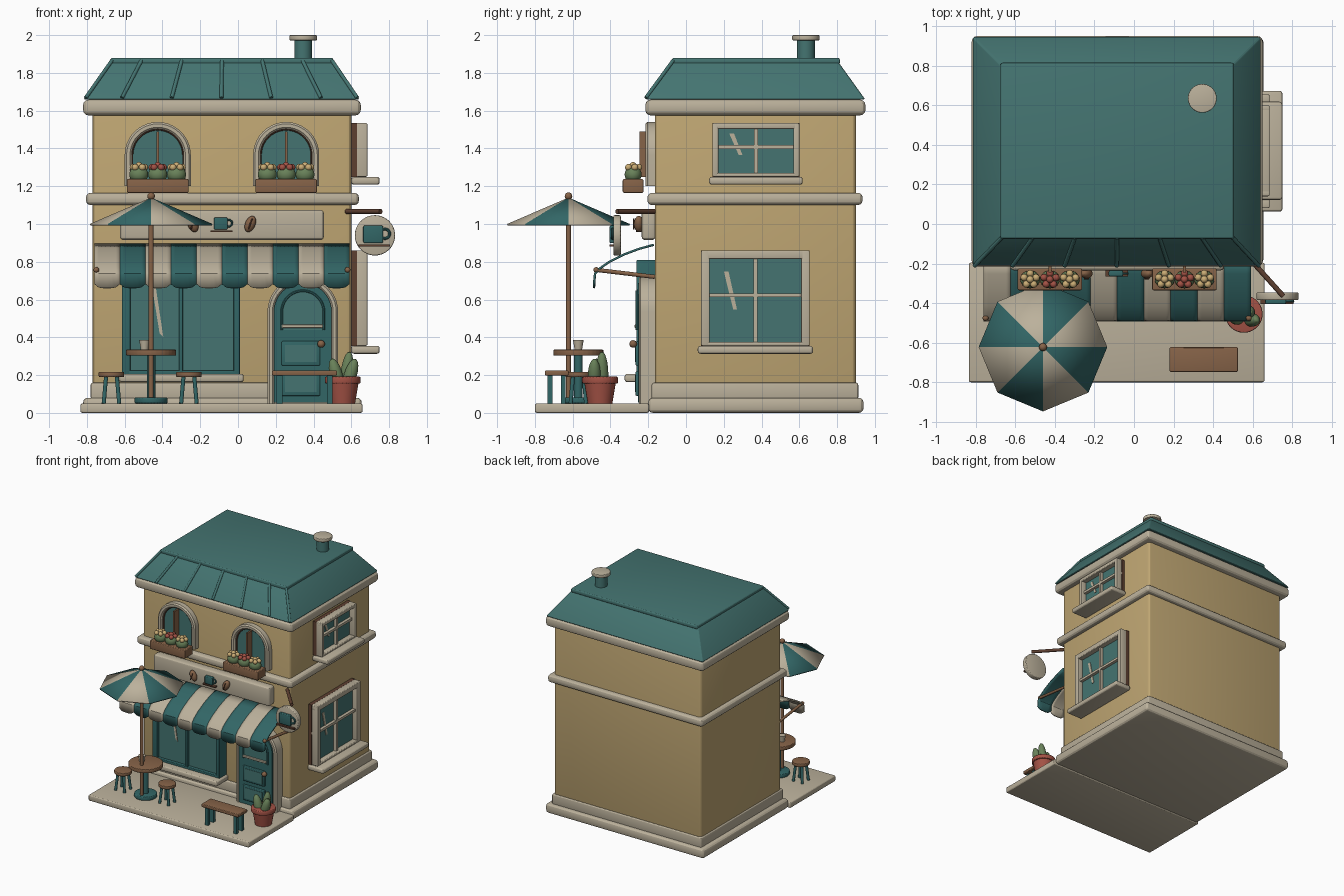
import bpy, bmesh, math
from mathutils import Vector, Matrix

if "Cube" in bpy.data.objects:
    bpy.data.objects.remove(bpy.data.objects["Cube"])


def material(name, *rgb):
    m = bpy.data.materials.new(name)
    m.use_nodes = True
    m.diffuse_color = (*rgb, 1)
    m.node_tree.nodes["Principled BSDF"].inputs["Base Color"].default_value = (*rgb, 1)
    return m


WALL = material("tan wall", .52, .38, .17)
CREAM = material("cream trim", .50, .44, .33)
TEAL = material("roof teal", .058, .175, .165)
DEEP = material("deep teal", .032, .133, .133)
BROWN = material("warm wood", .24, .125, .065)
DARK = material("dark wood", .11, .05, .03)
CLAY = material("terracotta", .37, .085, .06)
GREEN = material("leaf green", .14, .22, .10)
YELLOW = material("pale yellow", .60, .42, .18)


def finish(name, bm, mats, bevel=0):
    bmesh.ops.recalc_face_normals(bm, faces=bm.faces)
    if bevel:
        bmesh.ops.bevel(bm, geom=bm.edges[:], offset=bevel, segments=3, profile=.5,
                        affect='EDGES', clamp_overlap=True)
    me = bpy.data.meshes.new(name)
    bm.to_mesh(me)
    bm.free()
    for m in mats if isinstance(mats, list) else [mats]:
        me.materials.append(m)
    me.shade_smooth()
    me.set_sharp_from_angle(angle=math.radians(20))
    ob = bpy.data.objects.new(name, me)
    bpy.context.collection.objects.link(ob)
    return ob


def box(name, x, y, z, mat, bevel=0, inset=0):
    bm = bmesh.new()
    bmesh.ops.create_cube(bm, size=1)
    for v in bm.verts:
        k = inset if v.co.z > 0 else 0
        v.co = [r[0] + k if c < 0 else r[1] - k for c, r in zip(v.co.xy, (x, y))] + [z[v.co.z > 0]]
    return finish(name, bm, mat, bevel)


def rod(name, p, q, r, mat, r2=None, bevel=0, sides=32):
    p, q = Vector(p), Vector(q)
    bm = bmesh.new()
    turn = (q - p).to_track_quat('Z', 'Y').to_matrix().to_4x4()
    bmesh.ops.create_cone(bm, cap_ends=True, segments=sides, radius1=r, radius2=r if r2 is None else r2,
                          depth=(q - p).length, matrix=Matrix.Translation((p + q) / 2) @ turn)
    return finish(name, bm, mat, bevel)


def ball(name, at, size, mat, tilt=0):
    bm = bmesh.new()
    bmesh.ops.create_uvsphere(bm, u_segments=24, v_segments=12, radius=1, matrix=Matrix.Translation(at)
                              @ Matrix.Rotation(tilt, 4, 'Y') @ Matrix.Diagonal((*size, 1)))
    return finish(name, bm, mat)


def prism(name, pts, vec, mat, bevel=0):
    bm = bmesh.new()
    face = bm.faces.new([bm.verts.new(p) for p in pts])
    new = bmesh.ops.extrude_face_region(bm, geom=[face])["geom"]
    bmesh.ops.translate(bm, vec=vec, verts=[g for g in new if isinstance(g, bmesh.types.BMVert)])
    return finish(name, bm, mat, bevel)


def arch_points(cx, z0, zc, r, y):
    arc = [(cx + r * math.cos(math.pi * i / 20), y, zc + r * math.sin(math.pi * i / 20)) for i in range(21)]
    return [(cx + r, y, z0)] + arc + [(cx - r, y, z0)]


def arch_frame(name, cx, z0, zc, r, width, y0, y1, mat):
    loops = [arch_points(cx, z0, zc, k, y) for k, y in
             ((r, y0), (r, y1 + .01), (r - .01, y1), (r - width + .01, y1), (r - width, y1 + .01), (r - width, y0))]
    bm = bmesh.new()
    rows = [[bm.verts.new(p) for p in loop] for loop in loops]
    for a, b in zip(rows, rows[1:] + rows[:1]):
        for i in range(len(a) - 1):
            bm.faces.new((a[i], a[i + 1], b[i + 1], b[i]))
    return finish(name, bm, mat)


def torus(name, at, r, thick, mat):
    bm = bmesh.new()
    grid = [[bm.verts.new((at[0] + (r + thick * math.cos(b)) * math.cos(a), at[1] + thick * math.sin(b),
                           at[2] + (r + thick * math.cos(b)) * math.sin(a)))
             for b in [j * math.tau / 8 for j in range(8)]] for a in [i * math.tau / 24 for i in range(24)]]
    for i in range(24):
        for j in range(8):
            bm.faces.new((grid[i - 1][j - 1], grid[i][j - 1], grid[i][j], grid[i - 1][j]))
    return finish(name, bm, mat)


def cup_emblem(name, x, y, z, s):
    box(name + "_cup", (x - s, x + s * .7), (y - .015, y + .015), (z - s * .7, z + s * .8), DEEP, .008)
    torus(name + "_handle", (x + s * .85, y, z + .1 * s), s * .4, s * .12, DEEP)
    box(name + "_saucer", (x - s * 1.4, x + s * 1.3), (y - .015, y + .015), (z - s, z - s * .8), DARK)


# Building shell, bands and paving
box("walls", (-.77, .60), (-.165, .90), (.05, 1.62), WALL, .025)
box("patio", (-.835, .66), (-.80, -.195), (0, .05), CREAM, .012)
box("foundation", (-.82, .655), (-.20, .94), (0, .08), CREAM, .025)
box("plinth", (-.78, .612), (-.182, .912), (.07, .16), CREAM, .012)
box("floor_band", (-.805, .64), (-.205, .935), (1.10, 1.165), CREAM, .025)
box("cornice", (-.82, .65), (-.215, .95), (1.575, 1.658), CREAM, .028)

# Roof with seams and chimney
box("roof", (-.82, .645), (-.215, .95), (1.658, 1.86), TEAL, .012, inset=.145)
box("roof_cap", (-.675, .505), (-.075, .815), (1.845, 1.88), TEAL, .012)
for i in range(7):
    t = (i - 3) / 3
    rod("roof_seam", (-.0875 + .79 * t * (1 if abs(t) < 1 else .91), -.212, 1.668),
        (-.085 + .64 * t * (1 if abs(t) < 1 else .91), -.068, 1.865), .01, TEAL, sides=12)
rod("chimney", (.345, .635, 1.86), (.345, .635, 1.98), .047, TEAL)
rod("chimney_cap", (.345, .635, 1.972), (.345, .635, 2.0), .073, CREAM, bevel=.006)

# Arched upper windows with flower boxes
for cx in (-.425, .255):
    prism("upper_glass", arch_points(cx, 1.2, 1.365, .145, -.15), (0, -.035, 0), TEAL)
    arch_frame("upper_window_frame", cx, 1.2, 1.365, .175, .038, -.16, -.215, CREAM)
    arch_frame("upper_window_lining", cx, 1.2, 1.365, .142, .012, -.16, -.195, DARK)
    box("upper_mullion", (cx - .007, cx + .007), (-.245, -.18), (1.25, 1.49), BROWN)
    box("flower_box", (cx - .163, cx + .163), (-.335, -.225), (1.165, 1.238), BROWN, .008)
    for k in (-1, 0, 1):
        bx = cx + k * .1
        ball("bush", (bx, -.28, 1.262), (.05, .045, .045), GREEN)
        for j in range(5):
            a = j * math.tau / 5 + .3
            ball("blossom", (bx + .032 * math.cos(a), -.28 + .03 * math.sin(a), 1.3), (.018,) * 3,
                 YELLOW if k else CLAY)
        ball("blossom", (bx, -.28, 1.31), (.018,) * 3, CLAY if k == 0 else YELLOW)

# Side windows
for y0, y1, z0, z1, w in ((.08, .655, .355, .86, .045), (.14, .60, 1.25, 1.535, .032)):
    ym, zm = (y0 + y1) / 2, (z0 + z1) / 2 + .015
    box("side_window_backing", (.59, .63), (y0, y1), (z0, z1), DARK)
    box("side_glass", (.60, .64), (y0 + .02, y1 - .02), (z0 + .02, z1 - .02), TEAL)
    for ya, yb, za, zb in ((y0, y0 + w, z0, z1), (y1 - w, y1, z0, z1), (y0, y1, z1 - w, z1), (y0, y1, z0, z0 + .02)):
        box("side_window_frame", (.625, .685), (ya, yb), (za, zb), CREAM, .008)
    box("side_mullion", (.63, .665), (ym - .01, ym + .01), (z0, z1), CREAM)
    box("side_crossbar", (.63, .665), (y0, y1), (zm - .01, zm + .01), CREAM)
    box("side_sill", (.60, .75), (y0 - .018, y1 + .018), (z0 - .042, z0), CREAM, .015)
    h = (z1 - z0) * .2
    ys, zs = ym - (y1 - y0) * .23, zm + h * .25
    prism("side_glint", [(.64, ys - .035, zs + h), (.64, ys - .01, zs + h), (.64, ys + .035, zs - h),
                         (.64, ys + .015, zs - h)], (.005, 0, 0), CREAM)

# Shop window
box("shop_glass", (-.60, -.005), (-.235, -.15), (.205, .80), TEAL)
for xa, xb, za, zb in ((-.615, -.57, .2, .81), (-.025, .01, .2, .81), (-.312, -.29, .2, .81),
                       (-.615, .01, .2, .225), (-.615, .01, .77, .81)):
    box("shop_window_frame", (xa, xb), (-.262, -.15), (za, zb), DEEP, .006)
box("shop_sill", (-.63, .03), (-.325, -.165), (.163, .207), CREAM, .014)
prism("shop_glint", [(-.465, -.235, .73), (-.445, -.235, .73), (-.395, -.235, .40), (-.415, -.235, .42)],
      (0, -.005, 0), CREAM)

# Door
arch_frame("door_frame", .343, .05, .535, .187, .036, -.15, -.25, CREAM)
prism("door", arch_points(.343, .055, .535, .153, -.15), (0, -.105, 0), DEEP)
arch_frame("door_light_rim", .343, .44, .535, .118, .014, -.25, -.268, DEEP)
prism("door_light", arch_points(.343, .44, .535, .106, -.253), (0, -.006, 0), TEAL)
box("door_rail", (.23, .45), (-.272, -.25), (.45, .467), CREAM, .004)
for z in (.09, .25):
    box("door_panel", (.23, .435), (-.268, -.25), (z, z + .13), DEEP, .008)
    box("door_panel_inset", (.25, .415), (-.271, -.255), (z + .02, z + .11), TEAL)
ball("door_knob", (.44, -.28, .365), (.02, .02, .02), BROWN)

# Striped awning
profile = [(-.17, .89), (-.25, .868), (-.33, .838), (-.41, .797), (-.46, .762), (-.482, .735), (-.487, .66)]
bm = bmesh.new()
width, cols = .135, 6
for s in range(10):
    grid = []
    for c in range(cols + 1):
        lift = .022 * abs(2 * c / cols - 1) ** 4
        x = -.76 + width * (s + c / cols)
        grid.append([bm.verts.new((x, y, z + (lift if y == profile[-1][0] else 0))) for y, z in profile])
    for a, b in zip(grid, grid[1:]):
        for i in range(len(profile) - 1):
            bm.faces.new((a[i], a[i + 1], b[i + 1], b[i])).material_index = s % 2
awning = finish("awning", bm, [CREAM, DEEP])
solid = awning.modifiers.new("thickness", 'SOLIDIFY')
solid.thickness, solid.offset = .012, 0
for x in (-.75, .58):
    rod("awning_arm", (x, -.475, .757), (x, -.165, .72), .011, BROWN)
    ball("awning_arm_joint", (x, -.475, .757), (.015,) * 3, BROWN)

# Signboard with emblems
box("signboard", (-.625, .455), (-.235, -.16), (.915, 1.075), CREAM, .02)
cup_emblem("board", -.085, -.25, 1.0, .043)
for x in (-.24, .065):
    ball("bean", (x, -.25, 1.0), (.027, .025, .045), BROWN, .4 if x > 0 else -.4)
    rod("bean_crease", (x - .01, -.276, .972), (x + .01, -.276, 1.028), .004, DARK, sides=8)

# Hanging round sign
rod("sign_bracket", (.575, -.165, 1.066), (.755, -.365, 1.066), .013, DARK)
rod("round_sign", (.725, -.345, .94), (.725, -.385, .94), .107, CREAM, bevel=.008)
cup_emblem("round_sign", .725, -.39, .942, .062)

# Umbrella
hub = Vector((-.46, -.622, 1.0))
bm = bmesh.new()
tip = bm.verts.new(hub + Vector((0, 0, .14)))
rim = [bm.verts.new(hub + Vector((math.cos(k * math.pi / 4), math.sin(k * math.pi / 4), 0)) * .325) for k in range(8)]
for k in range(8):
    bm.faces.new((rim[k], rim[(k + 1) % 8], tip)).material_index = k % 2
canopy = finish("umbrella_canopy", bm, [CREAM, DEEP])
canopy.modifiers.new("thickness", 'SOLIDIFY').thickness = .01
rod("umbrella_pole", (-.46, -.622, .05), (-.46, -.622, 1.14), .013, BROWN)
ball("umbrella_finial", (-.46, -.622, 1.147), (.02,) * 3, BROWN)

# Round table with a cup
rod("table_top", (-.46, -.57, .303), (-.46, -.57, .335), .133, BROWN, bevel=.006)
rod("table_column", (-.46, -.57, .06), (-.46, -.57, .31), .022, DEEP)
rod("table_foot", (-.46, -.57, .05), (-.46, -.57, .082), .088, DEEP, bevel=.008)
rod("table_cup", (-.495, -.57, .335), (-.495, -.57, .385), .02, CREAM, r2=.028)

# Stools
for x in (-.67, -.26):
    rod("stool_seat", (x, -.57, .19), (x, -.57, .217), .068, BROWN, bevel=.006)
    for k in range(4):
        d = Vector((math.cos(math.pi * (k / 2 + .25)), math.sin(math.pi * (k / 2 + .25)), 0))
        c = Vector((x, -.57, 0))
        rod("stool_leg", c + d * .058 + Vector((0, 0, .05)), c + d * .04 + Vector((0, 0, .195)), .011, DEEP, sides=12)

# Bench
box("bench_seat", (.18, .525), (-.747, -.622), (.198, .225), BROWN, .007)
for x in (.22, .485):
    for y in (-.72, -.65):
        box("bench_leg", (x - .015, x + .015), (y - .013, y + .013), (.05, .2), DEEP)

# Potted cactus
rod("pot", (.555, -.455, .05), (.555, -.455, .17), .065, CLAY, r2=.085)
rod("pot_rim", (.555, -.455, .155), (.555, -.455, .192), .095, CLAY, bevel=.008)
for dx, dy, h, tilt in ((.02, .01, .125, .12), (-.035, -.02, .09, -.25), (.04, -.03, .09, .3)):
    ball("cactus_lobe", (.555 + dx, -.455 + dy, .2), (.034, .034, h), GREEN, tilt)
